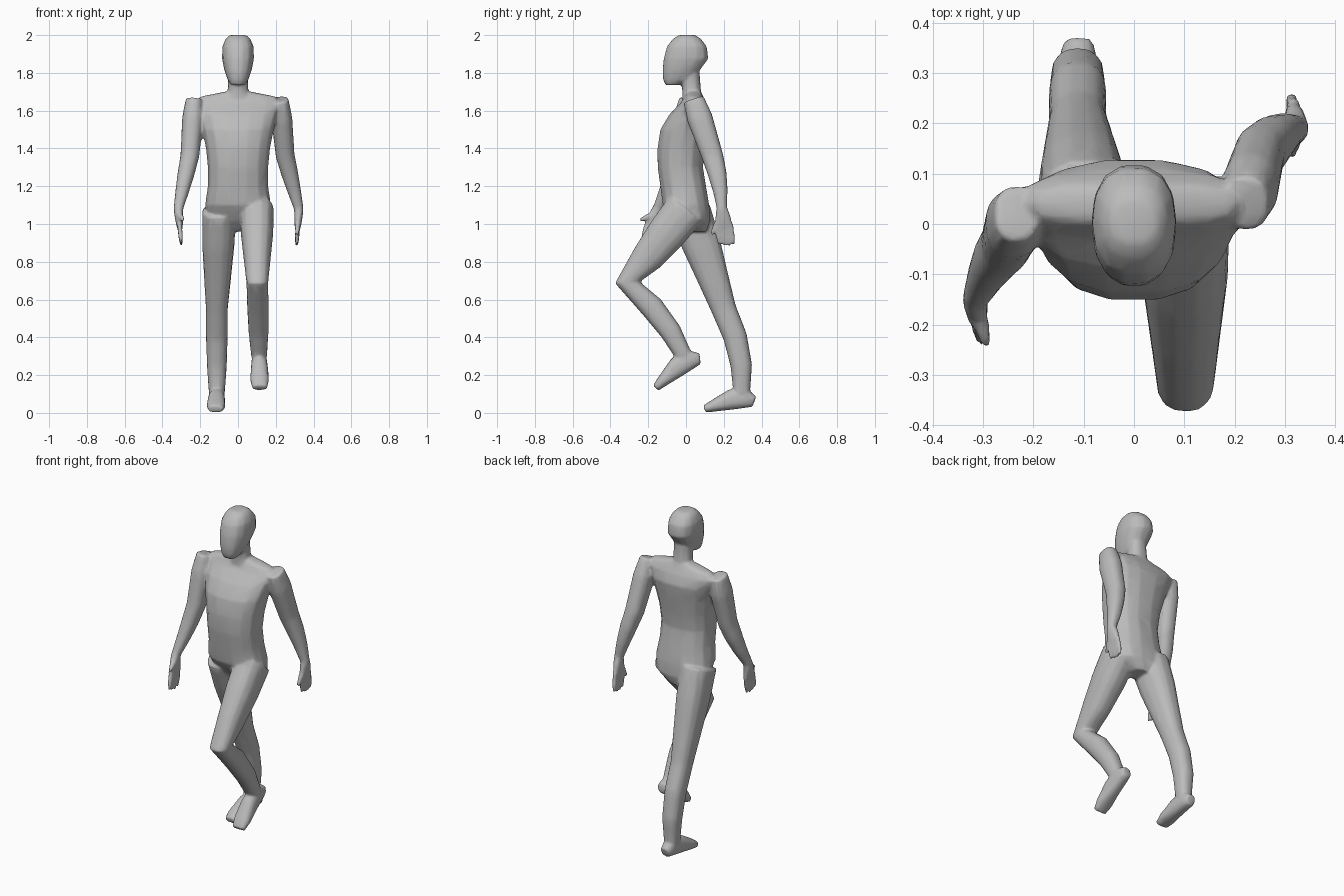
import bpy, bmesh, math
from mathutils import Vector

cube = bpy.data.objects.get("Cube")
if cube:
    bpy.data.objects.remove(cube, do_unlink=True)

skin = bpy.data.materials.new("plain_grey")
skin.use_nodes = True
grey = (0.5, 0.5, 0.5, 1)
skin.diffuse_color = grey
skin.node_tree.nodes["Principled BSDF"].inputs["Base Color"].default_value = grey

SIDES = 14
bm = bmesh.new()


def squash(value):
    """Push a circle coordinate outwards for a slightly boxy section."""
    return math.copysign(abs(value) ** 0.85, value)


def loft(rings, upright=False):
    """Closed tube through rings of (centre, half width, half depth)."""
    centres = [Vector(centre) for centre, wide, deep in rings]
    last = len(centres) - 1
    loops = []
    for i, (centre, wide, deep) in enumerate(rings):
        ahead = centres[min(i + 1, last)] - centres[i]
        behind = centres[i] - centres[max(i - 1, 0)]
        along = (ahead.normalized() + behind.normalized()).normalized()
        if upright:
            along = Vector((0, 0, 1))
        across = Vector((1, 0, 0))
        across = (across - along * across.dot(along)).normalized()
        forward = along.cross(across)
        loop = []
        for k in range(SIDES):
            angle = math.tau * k / SIDES
            offset = across * squash(math.cos(angle)) * wide
            offset += forward * squash(math.sin(angle)) * deep
            loop.append(bm.verts.new(centres[i] + offset))
        loops.append(loop)
    faces = [bm.faces.new(loops[0]), bm.faces.new(loops[-1])]
    for low, high in zip(loops, loops[1:]):
        for k in range(SIDES):
            n = (k + 1) % SIDES
            faces.append(bm.faces.new((low[k], low[n], high[n], high[k])))
    bmesh.ops.recalc_face_normals(bm, faces=faces)


def stack(profile):
    """Level sections, each given as height, y centre, half width, half depth."""
    loft([((0, y, z), wide, deep) for z, y, wide, deep in profile], upright=True)


def limb(root, joint, end, widths, muscle):
    """Two straight bones; the lower one has a muscle swelling to the back."""
    root, joint, end = Vector(root), Vector(joint), Vector(end)
    rings = []
    for i, wide in enumerate(widths):
        t = i / 3
        if t <= 1:
            centre = root.lerp(joint, t)
        else:
            centre = joint.lerp(end, t - 1)
            centre.y += muscle * math.sin(math.pi * (t - 1))
        rings.append((centre, wide, wide * (1.25 - t / 10)))
    loft(rings)


def leg(hip, knee, ankle, heel, toe):
    """Thigh, shin and foot; heel and toe lie on the sole."""
    limb(hip, knee, ankle, (.09, .086, .072, .058, .057, .053, .042), .034)
    heel, toe = Vector(heel), Vector(toe)
    up = Vector((1, 0, 0)).cross(heel - toe).normalized()
    foot = ((0, .03, .03), (.15, .05, .04), (.45, .055, .045),
            (.8, .033, .05), (1, .02, .04))
    loft([(heel.lerp(toe, t) + up * high, wide, high) for t, high, wide in foot])


def digit(base, tip, radius):
    """Finger or thumb, tapered past its last joint."""
    loft([(base, radius, radius), (base.lerp(tip, .6), radius, radius),
          (tip, radius * .6, radius * .6)])


def arm(shoulder, elbow, wrist, fingertip, thumb_tip):
    """Upper arm, forearm, flat palm, four fanned fingers and a thumb."""
    limb(shoulder, elbow, wrist, (.045, .056, .053, .05, .045, .036, .025), .01)
    wrist, tip = Vector(wrist), Vector(fingertip)
    knuckles = wrist.lerp(tip, .5)
    loft([(wrist, .025, .03), (wrist.lerp(tip, .25), .022, .043),
          (knuckles, .016, .045)])
    for i in range(4):
        row = Vector((0, i - 1.5, 0)) / 40
        reach = 1 - abs(i - 1.8) / 14
        digit(wrist.lerp(tip, .4) + row, knuckles.lerp(tip, reach) + row, .0125)
    digit(wrist.lerp(tip, .1), Vector(thumb_tip), .015)


# Torso, from crotch to collar
stack([(.96, .05, .06, .06), (1.02, .03, .16, .1), (1.1, 0, .175, .125),
       (1.2, -.015, .16, .123), (1.3, -.03, .16, .122), (1.4, -.025, .17, .128),
       (1.5, -.01, .19, .128), (1.58, .02, .21, .11), (1.64, .04, .235, .07),
       (1.675, .04, .2, .05), (1.7, .04, .07, .04)])

# Neck
stack([(1.66, .04, .08, .06), (1.7, .03, .055, .05), (1.83, .02, .05, .05)])

# Head, with the chin set forward
stack([(1.735, -.075, .038, .034), (1.765, -.045, .056, .077),
       (1.815, -.025, .073, .1), (1.875, 0, .085, .12), (1.94, .005, .083, .107),
       (1.98, .005, .066, .075), (2, .005, .045, .045)])

# Left leg lifted forward, right leg trailing
leg((.1, 0, 1.08), (.102, -.31, .69), (.112, -.01, .3),
    (.112, .09, .262), (.115, -.15, .115))
leg((-.1, .02, 1.07), (-.112, .2, .55), (-.112, .295, .1),
    (-.11, .365, .03), (-.118, .1, 0))

# Left arm swung back, right arm swung forward
arm((.222, .04, 1.66), (.25, .14, 1.36), (.322, .19, 1.08),
    (.31, .215, .88), (.312, .135, .945))
arm((-.232, .02, 1.66), (-.255, -.04, 1.36), (-.316, -.15, 1.08),
    (-.3, -.2, .885), (-.292, -.243, 1.02))

mesh = bpy.data.meshes.new("walking_figure")
bm.to_mesh(mesh)
bm.free()
mesh.materials.append(skin)
body = bpy.data.objects.new("walking_figure", mesh)
bpy.context.collection.objects.link(body)

# Fuse the parts into one skin, soften the joins and thin the mesh
fuse = body.modifiers.new("fuse", 'REMESH')
fuse.mode = 'VOXEL'
fuse.voxel_size = .008
fuse.use_smooth_shade = True
soften = body.modifiers.new("soften", 'SMOOTH')
soften.factor = .5
soften.iterations = 5
thin = body.modifiers.new("thin", 'DECIMATE')
thin.ratio = .12

bpy.ops.object.select_all(action='DESELECT')
body.select_set(True)
bpy.context.view_layer.objects.active = body
for modifier in list(body.modifiers):
    bpy.ops.object.modifier_apply(modifier=modifier.name)
bpy.ops.object.shade_smooth_by_angle(angle=math.radians(60))
